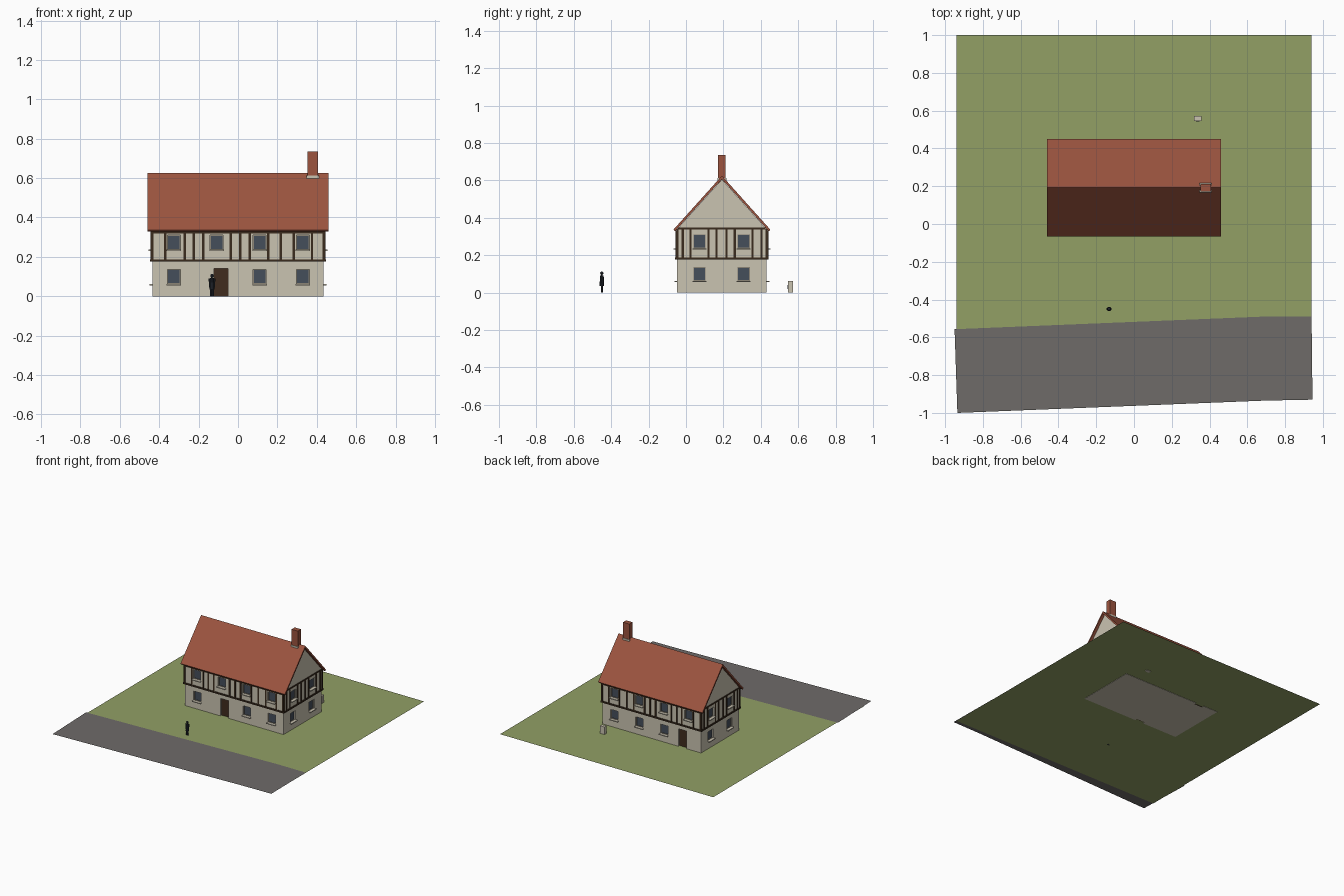
import bpy, bmesh
from mathutils import Vector, Matrix

cube = bpy.data.objects.get("Cube")
if cube:
    bpy.data.objects.remove(cube, do_unlink=True)


def material(name, code):
    def lin(c):
        return c / 12.92 if c <= 0.04045 else ((c + 0.055) / 1.055) ** 2.4
    col = [lin(int(code[i:i + 2], 16) / 255) for i in (0, 2, 4)] + [1]
    m = bpy.data.materials.new(name)
    m.use_nodes = True
    m.diffuse_color = col
    m.node_tree.nodes["Principled BSDF"].inputs["Base Color"].default_value = col
    return m


GRASS = material("grass green", "92A065")
ROAD = material("road grey", "6E6B69")
PLASTER = material("cream plaster", "CAC3B1")
TIMBER = material("dark timber", "3A2B1D")
TILE = material("roof red", "9C543F")
GLASS = material("window blue grey", "454E5B")
FRAME = material("frame grey", "8C8576")
DOOR = material("door brown", "402C1E")
COAT = material("coat navy", "262B33")


def finish(name, bm, mat):
    bmesh.ops.recalc_face_normals(bm, faces=bm.faces)
    me = bpy.data.meshes.new(name)
    bm.to_mesh(me)
    bm.free()
    me.materials.append(mat)
    ob = bpy.data.objects.new(name, me)
    bpy.context.collection.objects.link(ob)
    return ob


def add_box(bm, lo, hi):
    lo, hi = Vector(lo), Vector(hi)
    size = [abs(c) for c in hi - lo]
    bmesh.ops.create_cube(bm, size=1, matrix=Matrix.Translation((lo + hi) / 2) @ Matrix.Diagonal((*size, 1)))


def boxes(name, items, mat):
    bm = bmesh.new()
    for lo, hi in items:
        add_box(bm, lo, hi)
    return finish(name, bm, mat)


def prism(name, profile, x0, x1, mat):
    """Extrude a y-z profile along x."""
    bm = bmesh.new()
    f = bm.faces.new([bm.verts.new((x0, y, z)) for y, z in profile])
    new = bmesh.ops.extrude_face_region(bm, geom=[f])["geom"]
    bmesh.ops.translate(bm, vec=(x1 - x0, 0, 0), verts=[v for v in new if isinstance(v, bmesh.types.BMVert)])
    return finish(name, bm, mat)


def sheet(name, pts, z, mat):
    bm = bmesh.new()
    f = bm.faces.new([bm.verts.new((x, y, z)) for x, y in pts])
    f.normal_update()
    ob_up = f.normal.z > 0
    me = finish(name, bm, mat)
    if me.data.polygons[0].normal.z < 0 or not ob_up:
        me.data.flip_normals()
    return me


# Ground
sheet("lawn", [(-.94, -.9), (.94, -.9), (.94, 1), (-.94, 1)], .002, GRASS)
sheet("road", [(-.935, -1), (.69, -.935), (.945, -.93), (.94, -.49), (.69, -.49), (-.95, -.557)], .004, ROAD)

# House body
HX, MID, HY = .435, .192, .239
JET = .005          # upper storey overhang
lower = boxes("lower_walls", [((-HX, MID - HY, 0), (HX, MID + HY, .18))], PLASTER)
ux, uy = HX + JET, HY + JET
upper = prism("upper_walls", [(MID - uy, .18), (MID + uy, .18), (MID + uy, .334),
                              (MID, .605), (MID - uy, .334)], -ux, ux, PLASTER)


def on_wall(side, jet, u0, u1, z0, z1, d0, d1):
    """Box on one wall: u runs along the wall, d is distance outward."""
    if side in ("front", "back"):
        s = -1 if side == "front" else 1
        a, b = (MID + s * (HY + jet + d) for d in (d0, d1))
        return (u0, min(a, b), z0), (u1, max(a, b), z1)
    s = 1 if side == "left" else -1
    a, b = (s * (HX + jet + d) for d in (d0, d1))
    return (min(a, b), u0, z0), (max(a, b), u1, z1)


# Openings
LONG = (-.326, -.108, .11, .329)
SHORT = (.072, .308)
doors = {"front": -.087, "back": -.27}
cuts = {0: [], JET: []}
panes, frames, sills, leaves = [], [], [], []
W, REC = .033, -.014
for side in ("front", "back", "left", "right"):
    for jet, z0, z1 in ((0, .063, .137), (JET, .237, .311)):
        for u in (LONG if side in doors else SHORT):
            if jet == 0 and side in doors and abs(u - doors[side]) < .08:
                continue
            cuts[jet].append(on_wall(side, jet, u - W, u + W, z0, z1, REC, .02))
            panes.append(on_wall(side, jet, u - W, u + W, z0, z1, REC - .002, REC + .002))
            for a, b, c, d in ((-W, -W + .004, z0, z1), (W - .004, W, z0, z1),
                               (-W, W, z1 - .004, z1), (-W, W, z0, z0 + .004)):
                frames.append(on_wall(side, jet, u + a, u + b, c, d, REC, REC + .006))
            sills.append(on_wall(side, jet, u - W - .004, u + W + .004, z0 - .007, z0, REC, .015))
    if side in doors:
        u = doors[side]
        cuts[0].append(on_wall(side, 0, u - .036, u + .036, -.02, .142, -.02, .02))
        leaves.append(on_wall(side, 0, u - .036, u + .036, 0, .142, -.024, -.016))

for wall, jet in ((lower, 0), (upper, JET)):
    cutter = boxes("opening_cutter", cuts[jet], PLASTER)
    cutter.hide_render = True
    mod = wall.modifiers.new("openings", "BOOLEAN")
    mod.operation, mod.solver, mod.object = "DIFFERENCE", "EXACT", cutter
    bpy.context.view_layer.update()
    cut_mesh = bpy.data.meshes.new_from_object(wall.evaluated_get(bpy.context.evaluated_depsgraph_get()))
    wall.modifiers.clear()
    wall.data = cut_mesh
    bpy.data.objects.remove(cutter, do_unlink=True)

boxes("window_panes", panes, GLASS)
boxes("window_frames", frames, FRAME)
boxes("window_sills", sills, PLASTER)
boxes("doors", leaves, DOOR)

# Timber framing of the upper storey
posts_long = (-.434, -.37, -.27, -.224, -.176, -.037, .011, .06, .154, .217, .283, .376, .434)
posts_short = (-.046, -.018, .024, .12, .163, .217, .26, .356, .403, .43)
beams = []
for side in ("front", "back", "left", "right"):
    long = side in doors
    for u in (posts_long if long else posts_short):
        beams.append(on_wall(side, JET, u - .006, u + .006, .185, .33 if long else .34, -.004, .004))
    u0, u1 = (-ux, ux) if long else (MID - uy, MID + uy)
    beams.append(on_wall(side, JET, u0 - .005, u1 + .005, .176, .188, -.008, .006))
    if long:
        beams.append(on_wall(side, JET, u0, u1, .318, .332, -.004, .004))
    else:
        beams.append(on_wall(side, JET, u0 + .01, u1 - .01, .337, .348, -.004, .004))
boxes("timber_frame", beams, TIMBER)

# Roof and chimney
prism("roof", [(MID - .259, .337), (MID, .625), (MID + .259, .337), (MID + .251, .328),
               (MID, .607), (MID - .251, .328)], -.46, .46, TILE)
boxes("chimney", [((.352, MID - .02, .56), (.407, MID + .02, .736))], TILE)
boxes("chimney_flashing", [((.348, MID - .024, .598), (.411, MID + .024, .612))], PLASTER)

# Small garden post with a dark slot
boxes("garden_post", [((.317, .546, 0), (.357, .573, .062))], PLASTER)
boxes("garden_post_slot", [((.327, .543, .02), (.347, .547, .04))], GLASS)

# Standing person
PX, PY = -.132, -.45
bm = bmesh.new()
for x, z0, z1, r0, r1 in ((-.006, 0, .05, .005, .006), (.006, 0, .05, .005, .006),
                          (0, .035, .092, .012, .010), (-.013, .045, .09, .003, .004),
                          (.013, .045, .09, .003, .004), (0, .09, .097, .004, .004)):
    bmesh.ops.create_cone(bm, cap_ends=True, segments=10, radius1=r0, radius2=r1, depth=z1 - z0,
                          matrix=Matrix.Translation((PX + x, PY, (z0 + z1) / 2)))
bmesh.ops.create_uvsphere(bm, u_segments=10, v_segments=8, radius=.009,
                          matrix=Matrix.Translation((PX, PY, .104)))
finish("person", bm, COAT)
